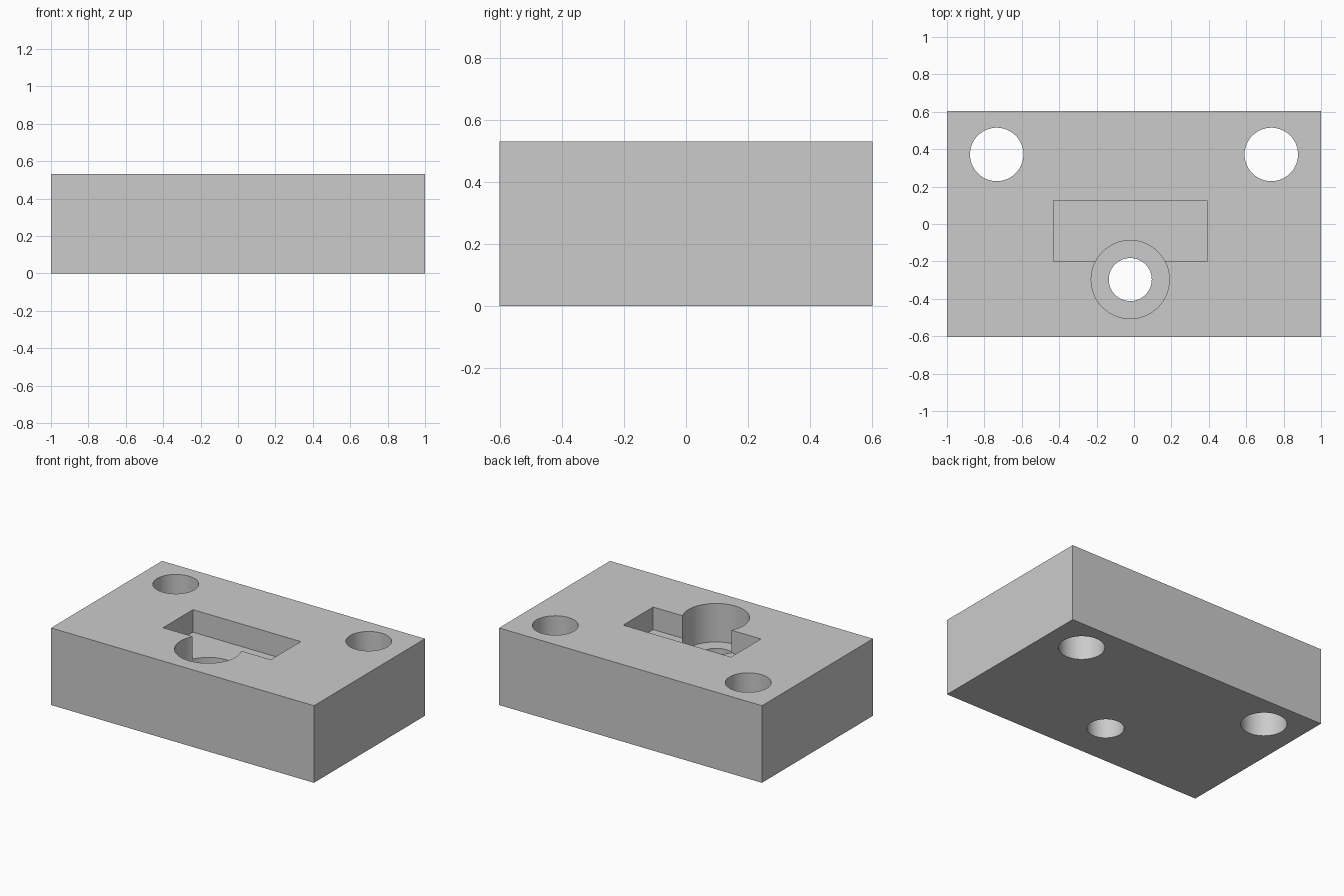
import bpy
from math import radians

default = bpy.data.objects.get("Cube")
if default:
    bpy.data.objects.remove(default, do_unlink=True)

grey = bpy.data.materials.new("light grey")
grey.use_nodes = True
colour = (0.6, 0.6, 0.6, 1)
grey.diffuse_color = colour
grey.node_tree.nodes["Principled BSDF"].inputs["Base Color"].default_value = colour

HEIGHT = 0.53
ABOVE = HEIGHT + 0.1     # cutters overshoot the surfaces


def finish(name):
    ob = bpy.context.object
    ob.name = name
    ob.data.materials.append(grey)
    bpy.ops.object.transform_apply(location=True, rotation=True, scale=True)
    return ob


def box(name, x0, x1, y0, y1, z0, z1):
    bpy.ops.mesh.primitive_cube_add(size=1, location=((x0 + x1) / 2, (y0 + y1) / 2, (z0 + z1) / 2))
    bpy.context.object.scale = (x1 - x0, y1 - y0, z1 - z0)
    return finish(name)


def drill(name, x, y, radius, bottom):
    bpy.ops.mesh.primitive_cylinder_add(vertices=64, radius=radius, depth=ABOVE - bottom,
                                        location=(x, y, (ABOVE + bottom) / 2))
    return finish(name)


# Solid block
block = box("mounting_block", -1, 1, -0.603, 0.603, 0, HEIGHT)

# Rectangular pocket, counterbored screw hole and two rear through holes
cutters = [
    box("pocket_cutter", -0.43, 0.39, -0.2, 0.125, HEIGHT - 0.155, ABOVE),
    drill("counterbore_cutter", -0.02, -0.297, 0.209, HEIGHT - 0.265),
    drill("screw_hole_cutter", -0.02, -0.297, 0.115, -0.1),
]
for side, sign in (("left", 1), ("right", -1)):
    cutters.append(drill(side + "_hole_cutter", sign * 0.734, 0.372, 0.143, -0.1))

# Cut each opening in turn, then drop its cutter
bpy.ops.object.select_all(action='DESELECT')
block.select_set(True)
bpy.context.view_layer.objects.active = block
for cutter in cutters:
    cutter.hide_render = True
    cut = block.modifiers.new(cutter.name, 'BOOLEAN')
    cut.operation = 'DIFFERENCE'
    cut.solver = 'EXACT'
    cut.object = cutter
    bpy.ops.object.modifier_apply(modifier=cut.name)
    bpy.data.objects.remove(cutter, do_unlink=True)

# Smooth round walls, crisp rims
bpy.ops.object.shade_smooth_by_angle(angle=radians(30))
